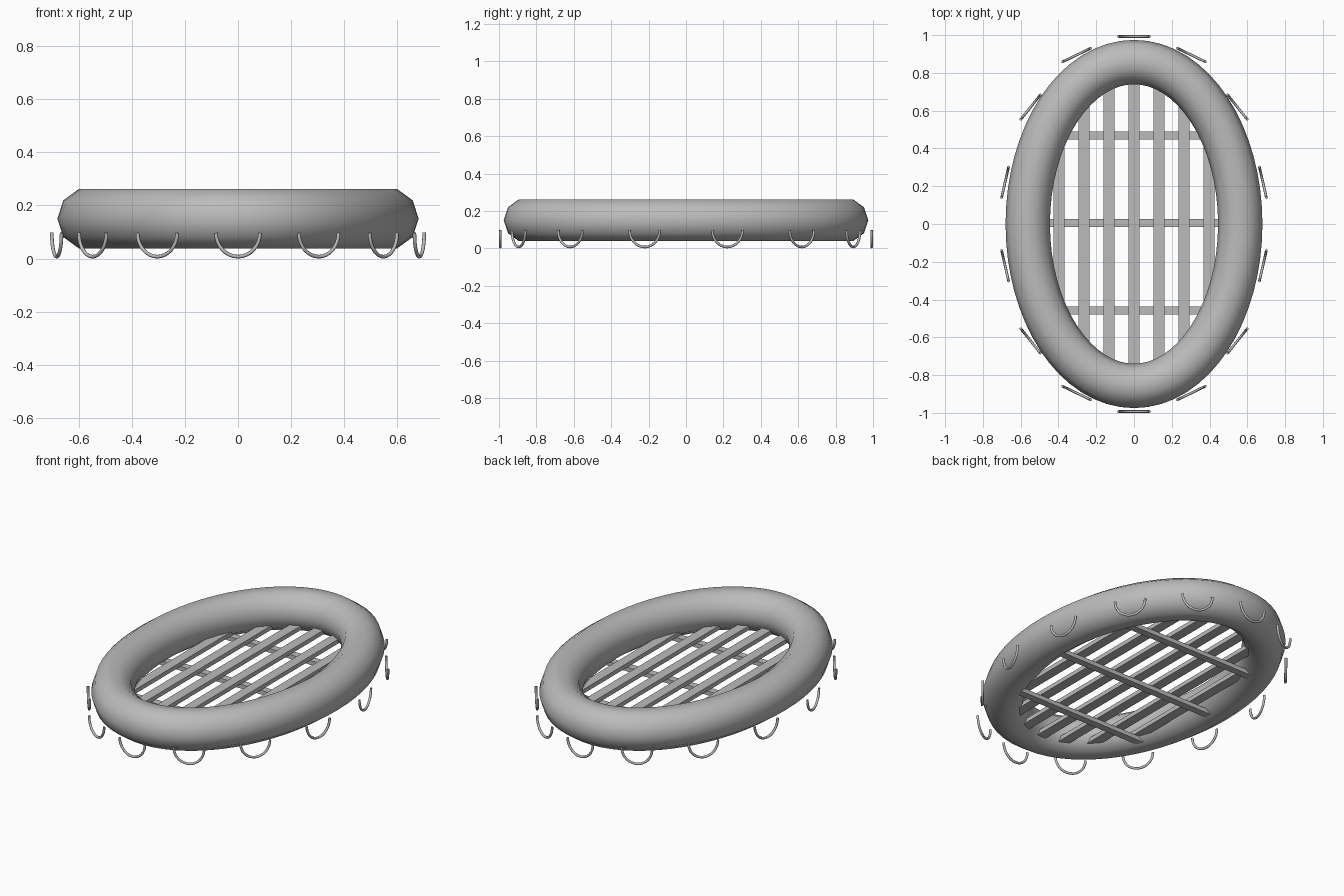
import bpy
from math import sin, cos, pi, sqrt
from mathutils import Vector

cube = bpy.data.objects.get("Cube")
if cube:
    bpy.data.objects.remove(cube, do_unlink=True)

grey = bpy.data.materials.new("plain grey")
grey.use_nodes = True
grey.diffuse_color = (0.5, 0.5, 0.5, 1)
grey.node_tree.nodes["Principled BSDF"].inputs["Base Color"].default_value = (0.5, 0.5, 0.5, 1)

RING_X, RING_Y, RING_Z, TUBE = 0.5625, 0.857, 0.15, 0.1175


def make(name, verts, faces, smooth):
    mesh = bpy.data.meshes.new(name)
    mesh.from_pydata(verts, [], faces)
    mesh.materials.append(grey)
    mesh.polygons.foreach_set("use_smooth", [smooth] * len(mesh.polygons))
    obj = bpy.data.objects.new(name, mesh)
    bpy.context.collection.objects.link(obj)
    return obj


def sweep(name, path, up, radius, sides, closed):
    """Round tube along a flat path whose plane has the normal 'up'."""
    n, verts, faces = len(path), [], []
    for i, p in enumerate(path):
        before = path[i - 1] if closed or i else p
        after = path[(i + 1) % n] if closed or i < n - 1 else p
        out = (after - before).cross(up).normalized()
        for k in range(sides):
            a = 2 * pi * k / sides
            verts.append(p + (out * cos(a) + up * sin(a)) * radius)
    for i in range(n if closed else n - 1):
        j = (i + 1) % n
        for k in range(sides):
            m = (k + 1) % sides
            faces.append((i * sides + k, j * sides + k, j * sides + m, i * sides + m))
    if not closed:
        faces.append(tuple(range(sides)))
        faces.append(tuple(reversed(range((n - 1) * sides, n * sides))))
    return make(name, verts, faces, True)


def box(name, x, y, z, sx, sy, sz):
    bpy.ops.mesh.primitive_cube_add(size=1, location=(x, y, z))
    obj = bpy.context.object
    obj.name = name
    obj.scale = (sx, sy, sz)
    obj.data.materials.append(grey)


# Inflated oval ring
steps = 64
oval = [Vector((RING_X * cos(2 * pi * i / steps), RING_Y * sin(2 * pi * i / steps), RING_Z))
        for i in range(steps)]
sweep("float_ring", oval, Vector((0, 0, 1)), TUBE, 10, True)

# Lengthwise floor slats, ending inside the ring
for i in range(-3, 4):
    x = i * 0.132
    length = 2 * RING_Y * sqrt(1 - (x / RING_X) ** 2)
    box(f"floor_slat_{i + 4}", x, 0, 0.083, 0.058, length, 0.025)

# Cross beams under the slats
for i in range(-1, 2):
    y = 0.006 + i * 0.463
    length = 2 * RING_X * sqrt(1 - (y / RING_Y) ** 2)
    box(f"cross_beam_{i + 2}", 0, y, 0.058, length, 0.043, 0.025)

# Hanging grab loops around the outside
loops = 14
for i in range(loops):
    a = 2 * pi * i / loops
    centre = Vector((0.7 * sin(a), 0.993 * cos(a), 0.097))
    along = Vector((cos(a), -sin(a), 0))
    arc = [centre + along * (0.083 * cos(t)) - Vector((0, 0, 0.09 * sin(t)))
           for t in (pi * k / 16 for k in range(17))]
    loop = sweep(f"grab_loop_{i + 1}", arc, Vector((sin(a), cos(a), 0)), 0.007, 8, False)
    # Keep the cut ends flat
    for face in loop.data.polygons[-2:]:
        face.use_smooth = False
